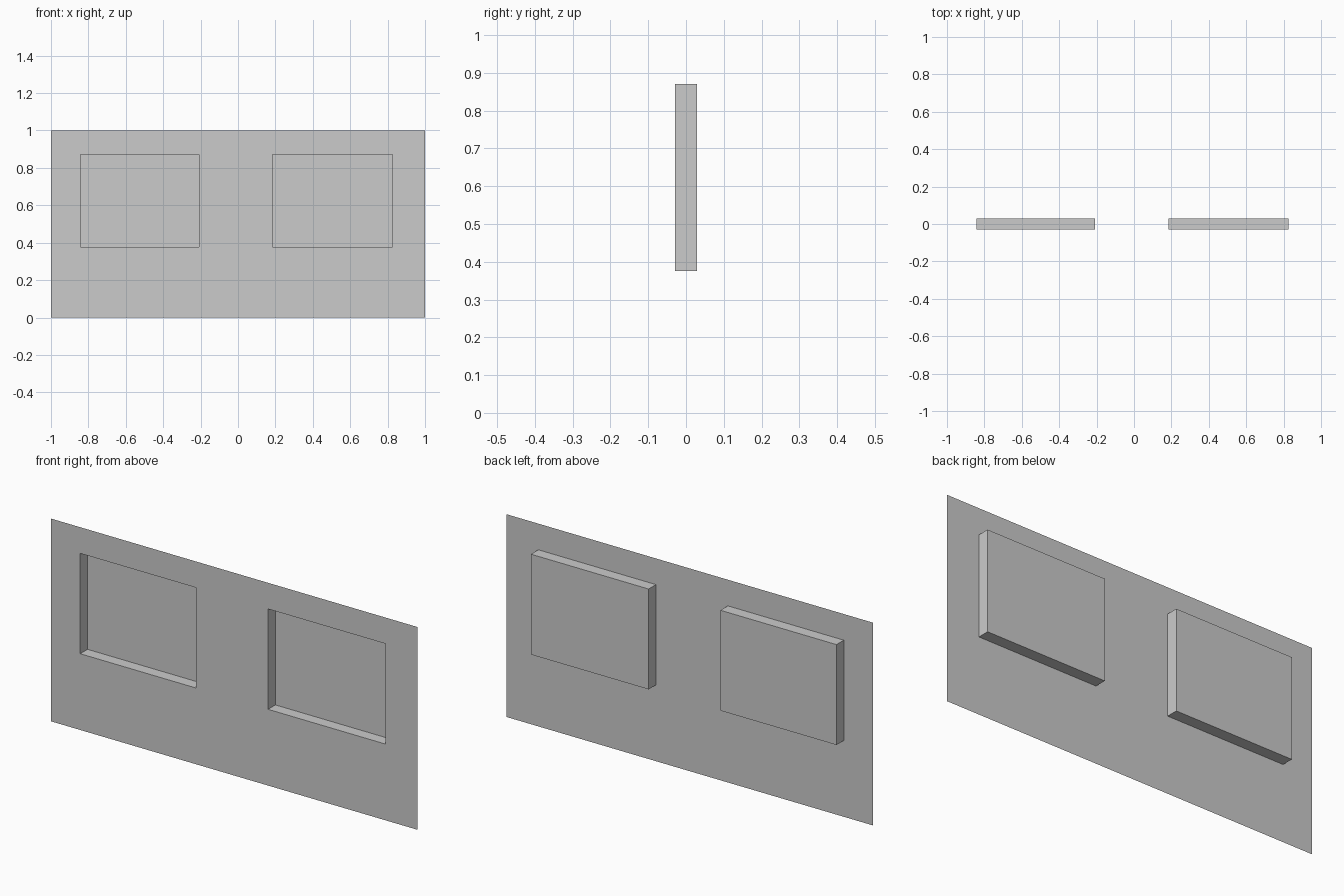
import bpy, bmesh

if "Cube" in bpy.data.objects:
    bpy.data.objects.remove(bpy.data.objects["Cube"])

DEPTH = 0.0285                      # half of the recess depth
XS = [-1.0, -0.841, -0.208, 0.184, 0.826, 1.0]
ZS = [0.0, 0.376, 0.871, 1.0]
WINDOWS = {(1, 1), (3, 1)}          # grid cells pushed back as recesses

bm = bmesh.new()

# thin wall sheet, split where the window openings sit
grid = [[bm.verts.new((x, -DEPTH, z)) for z in ZS] for x in XS]
openings = []
for i in range(len(XS) - 1):
    for j in range(len(ZS) - 1):
        face = bm.faces.new((grid[i][j], grid[i + 1][j],
                             grid[i + 1][j + 1], grid[i][j + 1]))
        if (i, j) in WINDOWS:
            openings.append(face)

# window recesses: push the openings backwards, leaving side walls
result = bmesh.ops.extrude_discrete_faces(bm, faces=openings)
for face in result["faces"]:
    bmesh.ops.translate(bm, verts=face.verts, vec=(0, 2 * DEPTH, 0))

mesh = bpy.data.meshes.new("window_wall")
bm.to_mesh(mesh)
bm.free()
wall = bpy.data.objects.new("window_wall", mesh)
bpy.context.collection.objects.link(wall)
